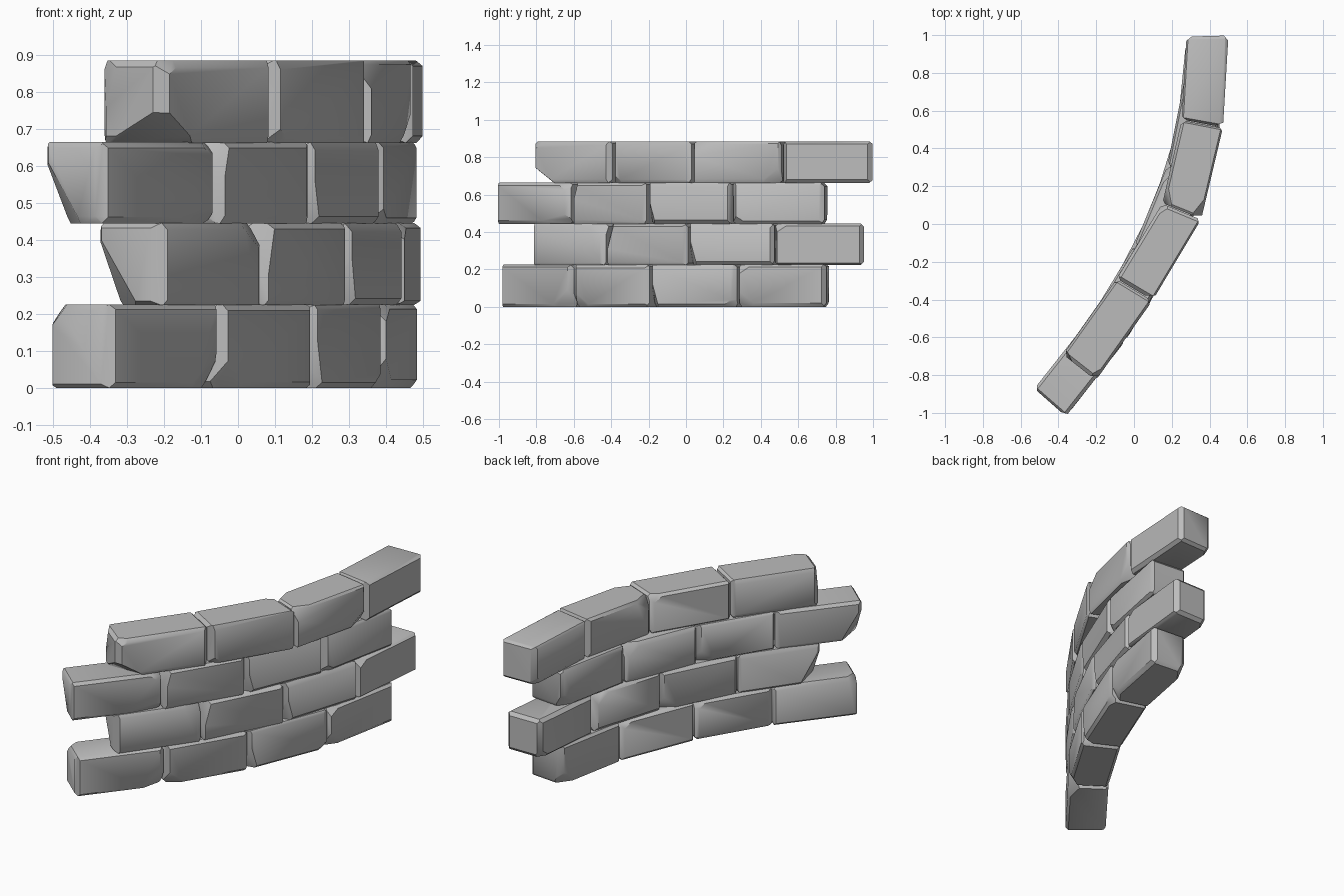
import bpy, bmesh, random
from mathutils import Vector

cube = bpy.data.objects.get("Cube")
if cube:
    bpy.data.objects.remove(cube, do_unlink=True)

random.seed(4)
THICK = 0.222

stone = bpy.data.materials.new("grey_stone")
stone.use_nodes = True
grey = (0.5, 0.5, 0.5, 1)
stone.diffuse_color = grey
bsdf = next(n for n in stone.node_tree.nodes if n.type == 'BSDF_PRINCIPLED')
bsdf.inputs["Base Color"].default_value = grey
bsdf.inputs["Roughness"].default_value = 0.9


def outer(y, shift):
    """Curve of the bulging wall face: point and outward normal."""
    p = Vector((0.3 + 0.42 * y - 0.225 * y * y + shift, y, 0))
    n = Vector((1, -(0.42 - 0.45 * y), 0)).normalized()
    return p, n


def chip(bm, side, size):
    """Slice an edge or a corner off the unit block."""
    n = Vector([s / d if s else 0 for s, d in zip(side, size)])
    reach = sum(abs(c) for c in n) - 1
    bmesh.ops.bisect_plane(bm, geom=bm.verts[:] + bm.edges[:] + bm.faces[:], dist=1e-5,
                           plane_co=n * (reach / n.length_squared), plane_no=n,
                           clear_outer=True)
    rim = [e for e in bm.edges if e.is_boundary]
    if rim:
        bmesh.ops.holes_fill(bm, edges=rim, sides=0)


def brick(name, ends, z0, z1, chips):
    bm = bmesh.new()
    bmesh.ops.create_cube(bm, size=2)
    r = random.uniform
    # Worn edges: upright ends, then long and short top and bottom edges
    for u in (-1, 1):
        for v in (-1, 1):
            big = u < 0 < v
            chip(bm, (u, v, 0), (r(.06, .12), r(.3, .45) if big else r(.1, .25), 1))
    for w in (-1, 1):
        for v in (-1, 1):
            chip(bm, (0, v, w), (1, r(.08, .18), r(.1, .22)))
        for u in (-1, 1):
            chip(bm, (u, 0, w), (r(.04, .08), 1, r(.08, .2)))
    # Large broken corners
    for side, size in chips:
        chip(bm, side, size)
    # Lay the block along the curve
    (p0, n0), (p1, n1) = [outer(y, shift) for y, shift in ends]
    for vert in bm.verts:
        u, v, w = [(c + 1) / 2 for c in vert.co]
        a = p0 - n0 * THICK * (1 - v)
        b = p1 - n1 * THICK * (1 - v)
        vert.co = a.lerp(b, u)
        vert.co.z = z0 + (z1 - z0) * w
    bmesh.ops.remove_doubles(bm, verts=bm.verts[:], dist=0.004)
    bmesh.ops.recalc_face_normals(bm, faces=bm.faces[:])
    mesh = bpy.data.meshes.new(name)
    bm.to_mesh(mesh)
    bm.free()
    mesh.materials.append(stone)
    ob = bpy.data.objects.new(name, mesh)
    bpy.context.collection.objects.link(ob)
    bpy.ops.object.select_all(action='DESELECT')
    ob.select_set(True)
    bpy.context.view_layer.objects.active = ob
    bpy.ops.object.shade_smooth_by_angle(angle=0.7)


# Broken corners as (along, outward, up) with the depth of each cut
WIDE = (.5, .5, .8)
MILD = (.35, .4, .5)
TALL = (.22, .7, 1.7)
LONG = (1.1, .4, .5)
UNDERCUT = (.5, 1.25, 1.75)
IN_TOP, IN_LOW = (1, -1, 1), (1, -1, -1)
OUT_TOP, OUT_LOW = (1, 1, 1), (1, 1, -1)
NEAR_TOP, NEAR_LOW = (-1, 1, 1), (-1, 1, -1)
BACK_TOP, BACK_LOW = (-1, -1, 1), (-1, -1, -1)
STRAIGHT = (0, 0, 0, 0, 0)

rows = [
    ("bottom", 0.0, 0.226, (-1.0, -.61, -.2, .27, .75), STRAIGHT, [
        [(OUT_LOW, (.6, .6, 1.0)), (BACK_TOP, (.3, .6, .6))],
        [(NEAR_LOW, WIDE), (IN_TOP, MILD)],
        [(NEAR_LOW, TALL), (OUT_LOW, MILD), (IN_TOP, MILD)],
        [(NEAR_LOW, WIDE), (NEAR_TOP, MILD), (IN_LOW, WIDE)]]),
    ("lower_middle", 0.224, 0.446, (-.835, -.435, .005, .47, .955), STRAIGHT, [
        [(OUT_TOP, WIDE), (BACK_LOW, UNDERCUT)],
        [(NEAR_TOP, TALL), (IN_LOW, WIDE)],
        [(IN_TOP, WIDE), (NEAR_LOW, TALL)],
        [(NEAR_TOP, MILD), (IN_LOW, MILD)]]),
    ("upper_middle", 0.444, 0.664, (-1.02, -.625, -.215, .24, .74), STRAIGHT, [
        [(OUT_TOP, MILD), (BACK_LOW, UNDERCUT), (OUT_LOW, LONG)],
        [(NEAR_TOP, TALL), (IN_LOW, WIDE)],
        [(IN_TOP, WIDE), (NEAR_LOW, TALL)],
        [(IN_LOW, WIDE), (NEAR_LOW, MILD)]]),
    ("top", 0.662, 0.885, (-.83, -.405, .025, .51, 1.0),
     (.0, .005, .045, .015, .005), [
        [(NEAR_LOW, (.6, 1.8, .9)), (NEAR_TOP, MILD), (BACK_TOP, (.12, .6, 1.8))],
        [(NEAR_LOW, MILD), (IN_TOP, MILD)],
        [(OUT_LOW, WIDE), (NEAR_TOP, WIDE), (BACK_TOP, WIDE)],
        [(IN_LOW, MILD)]]),
]

GAP = 0.002
for row, z0, z1, seams, shifts, chips in rows:
    for i in range(4):
        ends = ((seams[i] + GAP, shifts[i]), (seams[i + 1] - GAP, shifts[i + 1]))
        brick(f"{row}_brick_{i + 1}", ends, z0, z1, chips[i])
